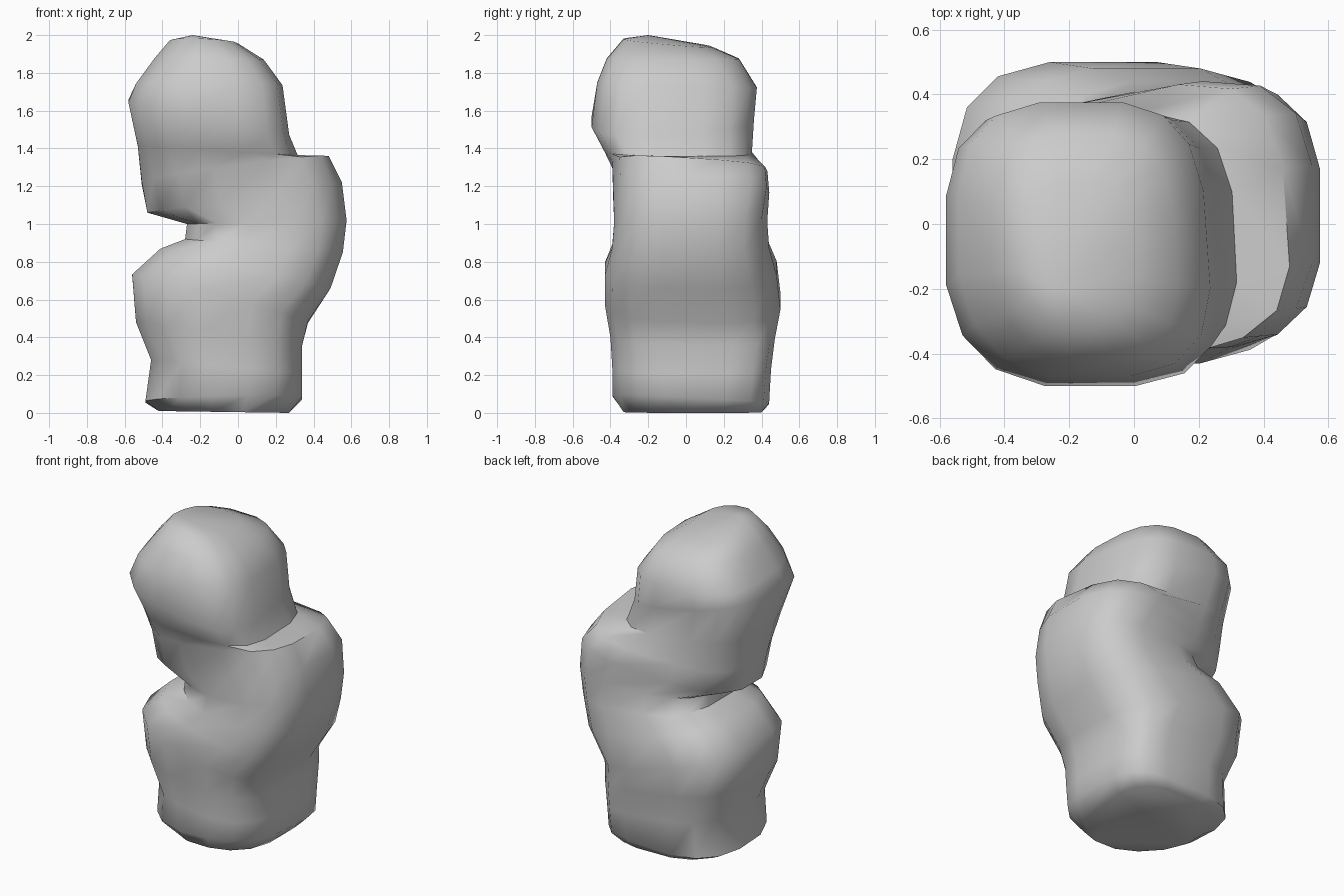
import bpy, bmesh, math

if "Cube" in bpy.data.objects:
    bpy.data.objects.remove(bpy.data.objects["Cube"])

# Bent boulder column: each ring = left x, left z, right x, right z,
# front y, back y, (z slope along y, squareness, back skew, right skew)
RINGS = [
    (-0.42, 0.01, 0.27, 0.00, -0.33, 0.40, (0.00, 2.5)),
    (-0.49, 0.06, 0.34, 0.08, -0.39, 0.44, (-0.05, 2.7)),
    (-0.46, 0.28, 0.34, 0.21, -0.39, 0.45, (0.00, 2.9)),
    (-0.54, 0.48, 0.34, 0.36, -0.40, 0.47, (0.00, 3.1)),
    (-0.56, 0.73, 0.37, 0.48, -0.43, 0.50, (-0.03, 3.1)),
    (-0.41, 0.87, 0.49, 0.66, -0.43, 0.48, (0.00, 3.2)),
    (-0.28, 0.92, 0.555, 0.85, -0.39, 0.44, (0.00, 3.0)),
    (-0.27, 1.00, 0.575, 1.02, -0.38, 0.42, (0.00, 3.0, 0.03)),
    (-0.48, 1.06, 0.55, 1.22, -0.385, 0.41, (0.00, 3.0, 0.09)),
    (-0.51, 1.22, 0.47, 1.35, -0.39, 0.40, (-0.07, 3.0, 0.09, 0.03)),
    (-0.53, 1.41, 0.31, 1.36, -0.43, 0.345, (-0.01, 3.1, 0.01, 0.02)),
    (-0.58, 1.65, 0.26, 1.48, -0.50, 0.36, (0.05, 3.2, 0.0, 0.03)),
    (-0.54, 1.74, 0.225, 1.73, -0.47, 0.375, (-0.03, 3.1, 0.0, 0.03)),
    (-0.44, 1.88, 0.13, 1.87, -0.42, 0.28, (0.00, 2.9, 0.0, 0.02)),
    (-0.36, 1.97, 0.00, 1.95, -0.33, 0.13, (-0.09, 2.6)),
]
SEGMENTS = 16


def ring_points(xl, zl, xr, zr, yf, yb, shape):
    """Tilted, skewed superellipse section between the left and right points."""
    slope, n, back_skew, right_skew = (shape + (0.0, 0.0))[:4]
    for i in range(SEGMENTS):
        a = 2 * math.pi * (i + 0.5) / SEGMENTS
        c, s = math.cos(a), math.sin(a)
        # Cut the front-left corner, fill the lower back-right one
        m = n
        if c < 0 and s < 0:
            m = n - 0.7
        elif c > 0 and s > 0 and zl < 0.6:
            m = n + 1.3
        u = math.copysign(abs(c) ** (2 / m), c)
        v = math.copysign(abs(s) ** (2 / m), s)
        u, v = min(1, max(-1, u * 1.02)), min(1, max(-1, v * 1.02))
        t = (u + 1) / 2
        x = xl + (xr - xl) * t - right_skew * v * max(0, u)
        y = (yf + yb) / 2 + v * (yb - yf) / 2 + back_skew * u * max(0, v)
        z = zl + (zr - zl) * t + slope * v * (yb - yf) / 2
        yield (x, y, max(0, z))


# Skin the rings and close both ends
bm = bmesh.new()
rows = [[bm.verts.new(p) for p in ring_points(*r)] for r in RINGS]
for low, high in zip(rows, rows[1:]):
    for i in range(SEGMENTS):
        j = (i + 1) % SEGMENTS
        bm.faces.new((low[i], low[j], high[j], high[i]))
bm.faces.new(rows[0][::-1])
crown = bm.faces.new(rows[-1])

# Rounded crown
tip = bmesh.ops.poke(bm, faces=[crown])["verts"][0]
tip.co = (-0.24, -0.2, 2.0)
bmesh.ops.recalc_face_normals(bm, faces=bm.faces)

mesh = bpy.data.meshes.new("boulder_column")
bm.to_mesh(mesh)
bm.free()
rock = bpy.data.objects.new("boulder_column", mesh)
bpy.context.collection.objects.link(rock)

# Smooth faces with hard breaks at the base and notch
bpy.context.view_layer.objects.active = rock
rock.select_set(True)
bpy.ops.object.shade_smooth_by_angle(angle=math.radians(50))
